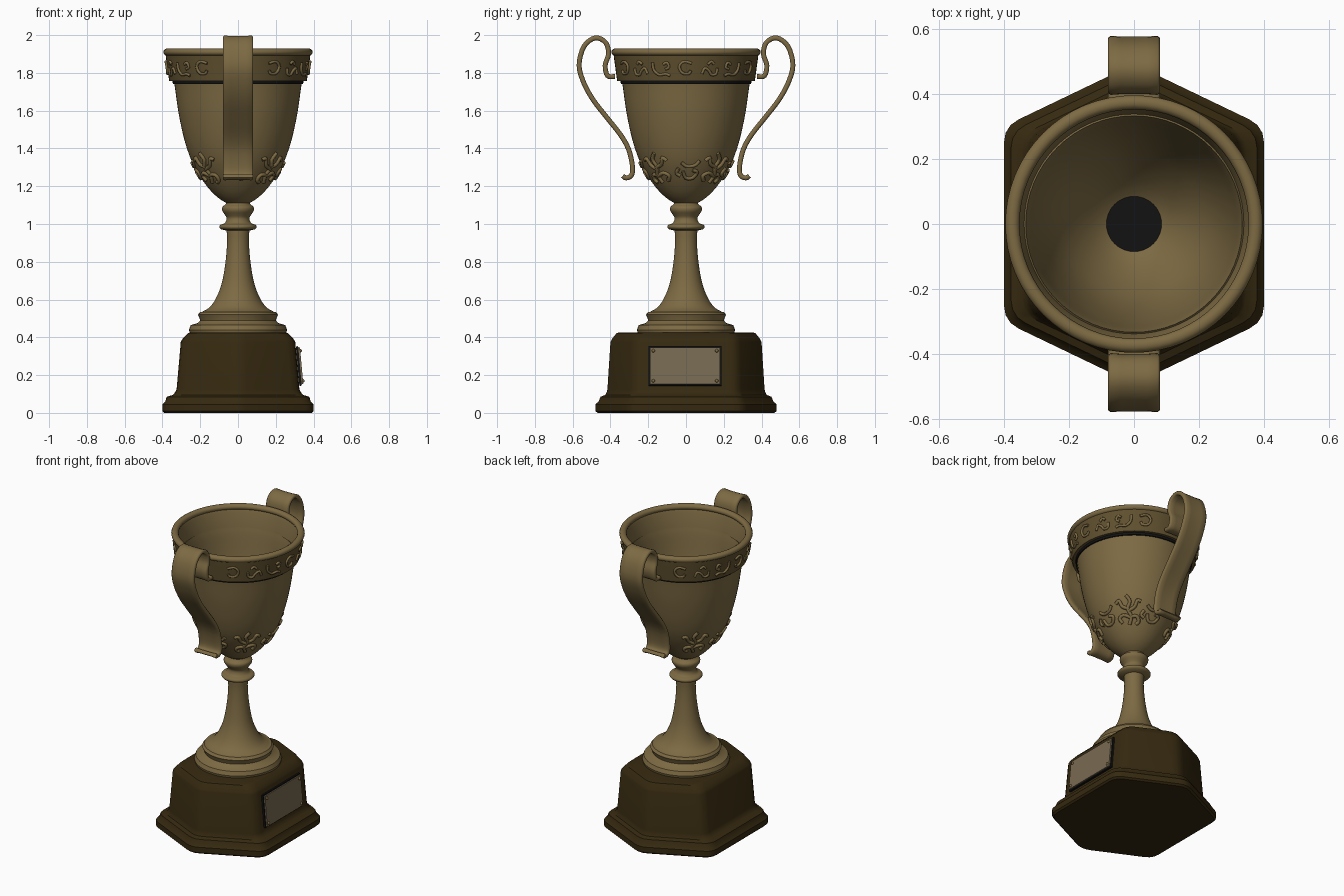
import bpy, bmesh, math
from mathutils import Vector, Matrix

if "Cube" in bpy.data.objects:
    bpy.data.objects.remove(bpy.data.objects["Cube"])


def material(name, rgb):
    m = bpy.data.materials.new(name)
    m.diffuse_color = (*rgb, 1)
    m.use_nodes = True
    m.node_tree.nodes["Principled BSDF"].inputs["Base Color"].default_value = m.diffuse_color
    return m


GOLD = material("aged gold", (0.205, 0.145, 0.056))
BAND = material("dark gold", (0.115, 0.08, 0.028))
WOOD = material("dark wood", (0.036, 0.022, 0.005))
PLATE = material("dull silver", (0.19, 0.145, 0.085))
BLACK = material("recess black", (0.006, 0.006, 0.006))


def finish(name, bm, mat, angle=35):
    bmesh.ops.recalc_face_normals(bm, faces=bm.faces)
    me = bpy.data.meshes.new(name)
    bm.to_mesh(me)
    bm.free()
    me.materials.append(mat)
    me.shade_smooth()
    me.set_sharp_from_angle(angle=math.radians(angle))
    ob = bpy.data.objects.new(name, me)
    bpy.context.collection.objects.link(ob)
    return ob


def loft(name, rings, mat, caps=True, closed=False, angle=35):
    """Skin a stack of equal-length point rings."""
    bm = bmesh.new()
    vs = [[bm.verts.new(p) for p in ring] for ring in rings]
    n = len(vs[0])
    pairs = list(zip(vs, vs[1:])) + ([(vs[-1], vs[0])] if closed else [])
    for a, b in pairs:
        for i in range(n):
            j = (i + 1) % n
            bm.faces.new((a[i], a[j], b[j], b[i]))
    if caps and not closed:
        bm.faces.new(vs[0])
        bm.faces.new(vs[-1])
    return finish(name, bm, mat, angle)


def lathe(name, profile, mat, n=64, **kw):
    rings = [[(r * math.cos(2 * math.pi * i / n), r * math.sin(2 * math.pi * i / n), z)
              for i in range(n)] for r, z in profile]
    return loft(name, rings, mat, **kw)


def smooth_path(pts, steps=6):
    """Catmull-Rom through 2D points."""
    p = [Vector(q) for q in pts]
    p = [2 * p[0] - p[1]] + p + [2 * p[-1] - p[-2]]
    out = []
    for a, b, c, d in zip(p, p[1:], p[2:], p[3:]):
        for k in range(steps):
            t = k / steps
            out.append(0.5 * (2 * b + (c - a) * t + (2 * a - 5 * b + 4 * c - d) * t * t
                              + (3 * b - a - 3 * c + d) * t ** 3))
    return out + [p[-2]]


# Hexagonal plinth: half width, half depth and height of each level
def hexagon(ax, ay, z, rounding=0.05):
    by = ay - 0.48 * ax
    corners = [Vector(c) for c in
               ((ax, -by), (ax, by), (0, ay), (-ax, by), (-ax, -by), (0, -ay))]
    ring = []
    for i, c in enumerate(corners):
        a = c + (corners[i - 1] - c).normalized() * rounding
        b = c + (corners[(i + 1) % 6] - c).normalized() * rounding
        for t in (0, 0.33, 0.67, 1):
            q = a * (1 - t) ** 2 + c * 2 * t * (1 - t) + b * t * t
            ring.append((q.x, q.y, z))
    return ring


levels = [(0.39, 0.48, 0), (0.4, 0.492, 0.01), (0.4, 0.492, 0.045), (0.385, 0.475, 0.06),
          (0.378, 0.465, 0.085), (0.345, 0.44, 0.095), (0.332, 0.432, 0.11),
          (0.325, 0.428, 0.125), (0.303, 0.412, 0.375), (0.295, 0.405, 0.39),
          (0.265, 0.38, 0.422), (0.25, 0.365, 0.426)]
loft("plinth", [hexagon(*lv) for lv in levels], WOOD)

# Stem with flared foot, collar and knop
foot = [(0.255, 0.42), (0.26, 0.44), (0.25, 0.465), (0.215, 0.475), (0.2, 0.49),
        (0.205, 0.505), (0.212, 0.52), (0.2, 0.535)]
shaft = smooth_path([(0.19, 0.535), (0.15, 0.56), (0.115, 0.61), (0.085, 0.69), (0.066, 0.8),
                     (0.058, 0.9), (0.06, 0.965)], 4)
knop = smooth_path([(0.09, 0.972), (0.099, 0.983), (0.092, 0.996), (0.07, 1.005), (0.06, 1.03),
                    (0.07, 1.05), (0.083, 1.07), (0.083, 1.09), (0.065, 1.105), (0.06, 1.125)], 3)
lathe("stem", foot + [tuple(q) for q in shaft] + [tuple(q) for q in knop], GOLD, 48)

# Hollow bowl
outer = [tuple(q) for q in smooth_path(
    [(0.05, 1.105), (0.1, 1.135), (0.148, 1.18), (0.2, 1.25), (0.248, 1.34), (0.285, 1.45),
     (0.315, 1.59), (0.335, 1.73), (0.345, 1.78)], 4)]
inner = [(max(r - 0.012, 0.03), z + 0.012) for r, z in reversed(outer)]
lathe("bowl", outer + inner, GOLD)
lathe("bowl_floor_recess", [(0.085, 1.139), (0.085, 1.145)], BLACK, 40)

# Dark groove, decorated band and rolled lip
lathe("band_groove", [(0.33, 1.742), (0.345, 1.742), (0.347, 1.762), (0.33, 1.762)], BLACK,
      closed=True)
lathe("rim_band", [(0.34, 1.757), (0.364, 1.757), (0.367, 1.775), (0.384, 1.9), (0.375, 1.9)],
      BAND, closed=True)
lathe("inner_collar", [(0.334, 1.76), (0.345, 1.76), (0.38, 1.9), (0.365, 1.91), (0.352, 1.88)],
      GOLD, closed=True)
lathe("rolled_lip", [(0.374 + 0.022 * math.cos(a), 1.91 + 0.019 * math.sin(a))
                     for a in [k * math.pi / 5 for k in range(10)]], GOLD, closed=True, angle=60)

# Scrolling ribbon handles on both sides
side = [(0.335, 1.255), (0.318, 1.244), (0.29, 1.256), (0.283, 1.3), (0.302, 1.39), (0.345, 1.47),
        (0.42, 1.565), (0.49, 1.655), (0.54, 1.745), (0.566, 1.84), (0.54, 1.94), (0.48, 1.985),
        (0.425, 1.96), (0.41, 1.9), (0.428, 1.84), (0.415, 1.785), (0.375, 1.78)]
path = smooth_path(side, 4)
HALF, THICK = 0.08, 0.013
for name, s in (("front_handle", -1), ("back_handle", 1)):
    rings = []
    for i, p in enumerate(path):
        t = (path[min(i + 1, len(path) - 1)] - path[max(i - 1, 0)]).normalized()
        nrm = Vector((-t.y, t.x))
        ring = []
        for u, v in ((-1, -.5), (-.9, -1), (-.5, -.8), (.5, -.8), (.9, -1), (1, -.5),
                     (1, .5), (.9, 1), (.5, .8), (-.5, .8), (-.9, 1), (-1, .5)):
            q = p + nrm * v * THICK
            ring.append((u * HALF, s * q.x, q.y))
        rings.append(ring)
    loft(name, rings, GOLD, angle=60)


# Raised ornament: strokes drawn as (sideways, up) and wrapped around the cup
def radius_at(z):
    if z > 1.757:
        return 0.365 + (z - 1.757) * 0.135
    for (r0, z0), (r1, z1) in zip(outer, outer[1:]):
        if z0 <= z <= z1:
            return r0 + (r1 - r0) * (z - z0) / (z1 - z0)
    return 0.34


def ornament(name, items, depth):
    cu = bpy.data.curves.new(name, 'CURVE')
    cu.dimensions = '3D'
    cu.bevel_depth = depth
    cu.bevel_resolution = 1
    cu.use_fill_caps = True
    for strokes, deg, height, flip in items:
        r_mid = radius_at(height)
        for stroke in strokes:
            pts = smooth_path(stroke, 3)
            sp = cu.splines.new('POLY')
            sp.points.add(len(pts) - 1)
            for pt, q in zip(sp.points, pts):
                z = height + q.y
                a = math.radians(deg) + flip * q.x / r_mid
                r = radius_at(z) + depth * 0.3
                pt.co = (r * math.cos(a), r * math.sin(a), z, 1)
    ob = bpy.data.objects.new(name, cu)
    bpy.context.collection.objects.link(ob)
    me = bpy.data.meshes.new_from_object(ob.evaluated_get(bpy.context.evaluated_depsgraph_get()))
    bpy.data.objects.remove(ob)
    me.materials.clear()
    me.materials.append(GOLD)
    me.shade_smooth()
    bpy.context.collection.objects.link(bpy.data.objects.new(name, me))


hook = [[(-.03, .025), (.01, .035), (.035, .01), (.02, -.025), (-.015, -.028), (-.025, -.012)]]
scroll = [[(-.05, .03), (-.045, -.01), (-.015, -.035), (.02, -.03), (.045, -.04)],
          [(.01, .02), (.03, .03), (.04, .005), (.02, -.005)]]
wave = [[(-.045, -.03), (-.03, 0), (-.005, -.015), (.01, -.035), (.035, -.03), (.04, 0)],
        [(-.015, .02), (.005, .035), (.02, .02)]]
leaf = [[(.0, -.08), (.015, -.04), (-.005, 0), (.01, .04), (-.01, .075)],
        [(.0, -.01), (.035, .01), (.05, .045), (.07, .04)],
        [(.005, 0), (-.035, .015), (-.05, .05), (-.07, .035)],
        [(.01, -.04), (.05, -.04), (.065, -.065), (.045, -.08)],
        [(.01, -.045), (-.035, -.03), (-.065, -.045), (-.05, -.07)]]
double_c = [[(-.04, .05), (-.015, .03), (.025, .035), (.045, .06)],
            [(-.035, .005), (-.02, -.03), (.02, -.03), (.04, 0), (.015, .01)],
            [(-.055, .02), (-.07, -.005), (-.05, -.02)]]

motifs = (hook, wave, scroll)
ornament("band_scrollwork",
         [(motifs[k % 3], k * 20, 1.825, 1 if k % 2 else -1) for k in range(18)
          if k * 20 not in (80, 100, 260, 280)], 0.008)
ornament("bowl_leaves", [(leaf, d, 1.3, f) for d, f in ((42, 1), (138, -1), (222, 1), (318, -1))],
         0.011)
ornament("bowl_scrolls", [(double_c, d, 1.275, 1) for d in (5, 80, 185, 275)], 0.01)

# Name plate with corner pins on the right face of the plinth
tilt = Matrix.Translation((0.322, -0.005, 0.248)) @ Matrix.Rotation(-0.09, 4, 'Y')
for name, size, mat in (("plate_shadow_edge", (0.012, 0.385, 0.21), BLACK),
                        ("name_plate", (0.03, 0.37, 0.195), PLATE)):
    bm = bmesh.new()
    bmesh.ops.create_cube(bm, size=1, matrix=tilt @ Matrix.Diagonal((*size, 1)))
    finish(name, bm, mat)
bm = bmesh.new()
for y in (-0.168, 0.168):
    for z in (-0.08, 0.08):
        bmesh.ops.create_uvsphere(bm, u_segments=10, v_segments=6, radius=0.009,
                                  matrix=tilt @ Matrix.Translation((0.015, y, z)))
finish("plate_pins", bm, GOLD)
